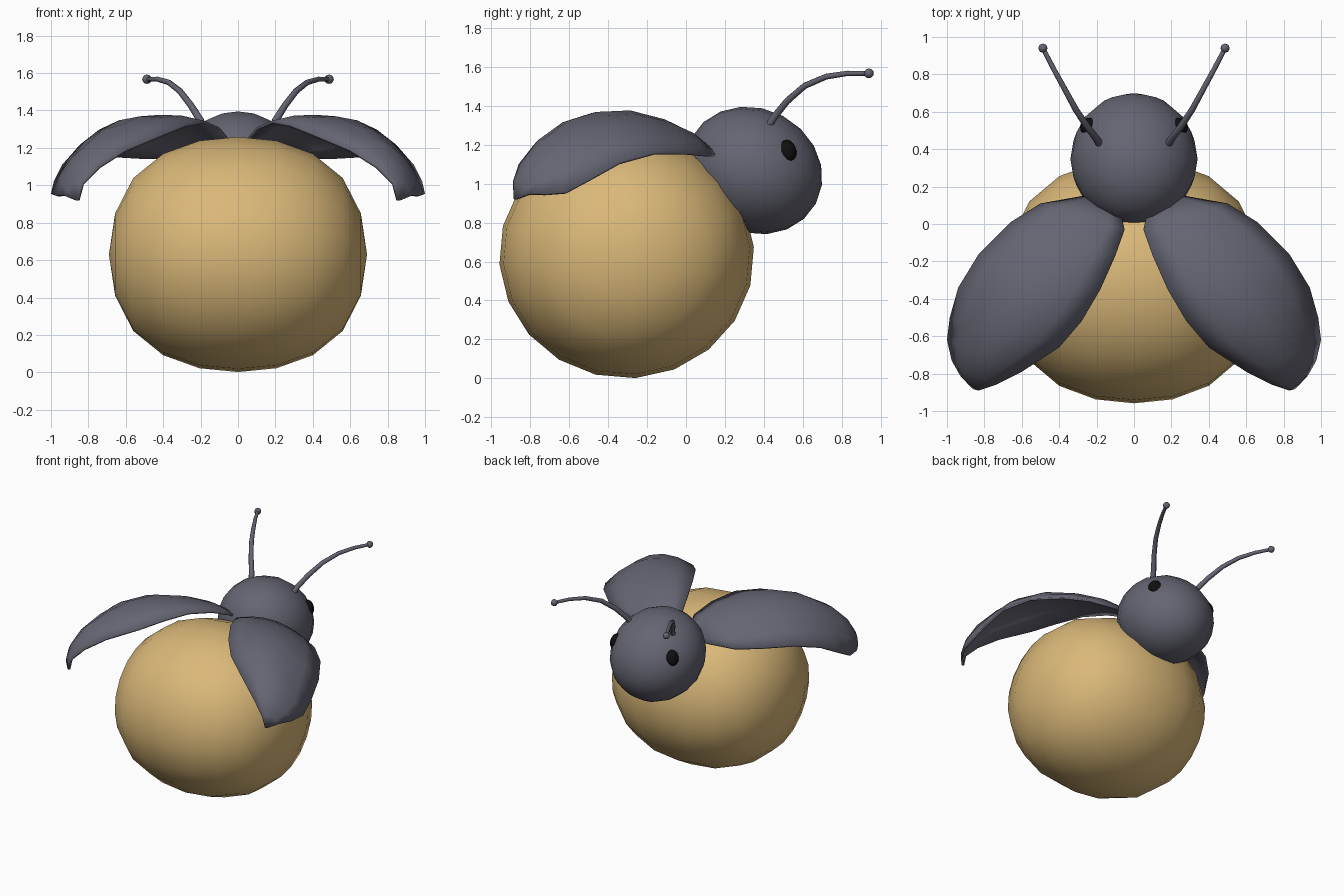
import bpy, bmesh
from math import sin, cos, pi, radians
from mathutils import Matrix, Vector

if "Cube" in bpy.data.objects:
    bpy.data.objects.remove(bpy.data.objects["Cube"])


def material(name, rgb):
    m = bpy.data.materials.new(name)
    m.diffuse_color = (*rgb, 1)
    m.use_nodes = True
    m.node_tree.nodes["Principled BSDF"].inputs["Base Color"].default_value = m.diffuse_color
    return m


TAN = material("tan", (0.70, 0.48, 0.19))
SLATE = material("slate", (0.13, 0.13, 0.17))
BLACK = material("black", (0.005, 0.005, 0.005))


def finish(name, bm, mat, angle=60):
    me = bpy.data.meshes.new(name)
    bm.to_mesh(me)
    bm.free()
    ob = bpy.data.objects.new(name, me)
    bpy.context.collection.objects.link(ob)
    me.materials.append(mat)
    bpy.ops.object.select_all(action='DESELECT')
    ob.select_set(True)
    bpy.context.view_layer.objects.active = ob
    bpy.ops.object.shade_smooth_by_angle(angle=radians(angle))
    return ob


def mirror(ob):
    m = ob.modifiers.new("mirror", 'MIRROR')
    m.use_mirror_merge = False


def lathe(name, profile, segs, matrix, mat):
    """Spin (height, radius) points about local z, then place by matrix."""
    bm = bmesh.new()
    rings = [[bm.verts.new((r * cos(2 * pi * k / segs), r * sin(2 * pi * k / segs), h))
              for k in range(segs)] for h, r in profile]
    for a, b in zip(rings, rings[1:]):
        for k in range(segs):
            n = (k + 1) % segs
            bm.faces.new((a[k], a[n], b[n], b[k]))
    bmesh.ops.remove_doubles(bm, verts=bm.verts, dist=1e-5)
    bmesh.ops.transform(bm, matrix=matrix, verts=bm.verts)
    bmesh.ops.recalc_face_normals(bm, faces=bm.faces)
    return finish(name, bm, mat)


def ball(n=10):
    return [(-cos(pi * k / n), sin(pi * k / n)) for k in range(n + 1)]


# Body: slightly squared round, spun about the x axis
half = [(0.69, 0), (0.657, 0.22), (0.56, 0.41), (0.40, 0.54), (0.205, 0.61), (0, 0.63)]
profile = half + [(-h, r) for h, r in reversed(half[:-1])]
lathe("body", profile, 20,
      Matrix.Translation((0, -0.305, 0.63)) @ Matrix.Diagonal((1, 1.04, 1, 1))
      @ Matrix.Rotation(radians(4), 4, 'X') @ Matrix.Rotation(pi / 2, 4, 'Y'), TAN)

# Head: egg with its long axis tilted down to the snout
lathe("head", ball(), 20,
      Matrix.Translation((0, 0.348, 1.068)) @ Matrix.Rotation(radians(-118), 4, 'X')
      @ Matrix.Diagonal((0.34, 0.318, 0.362, 1)), SLATE)

# Eyes: flattened balls on the head surface
look = Vector((0.25, 0.17, 0.10)).to_track_quat('Z', 'Y').to_matrix().to_4x4()
mirror(lathe("eyes", ball(8), 12,
             Matrix.Translation((0.245, 0.522, 1.168)) @ look
             @ Matrix.Diagonal((0.048, 0.06, 0.04, 1)), BLACK))

# Antennae: tapered tubes with small knobs
path = [Vector(p) for p in ((0.18, 0.42, 1.29), (0.20, 0.455, 1.345), (0.25, 0.52, 1.425),
                            (0.31, 0.61, 1.503), (0.37, 0.72, 1.55), (0.43, 0.83, 1.567),
                            (0.487, 0.94, 1.567))]
bm = bmesh.new()
rings = []
for i, p in enumerate(path):
    d = path[min(i + 1, len(path) - 1)] - path[max(i - 1, 0)]
    side = d.cross(Vector((1, -0.5, 0))).normalized()
    up = d.cross(side).normalized()
    r = 0.021 - 0.0015 * i
    rings.append([bm.verts.new(p + r * (side * cos(k * pi / 4) + up * sin(k * pi / 4)))
                  for k in range(8)])
for a, b in zip(rings, rings[1:]):
    for k in range(8):
        bm.faces.new((a[k], a[(k + 1) % 8], b[(k + 1) % 8], b[k]))
bm.faces.new(rings[0])
bm.faces.new(rings[-1])
bmesh.ops.recalc_face_normals(bm, faces=bm.faces)
mirror(finish("antennae", bm, SLATE))
mirror(lathe("antenna_knobs", ball(6), 8,
             Matrix.Translation(path[-1]) @ Matrix.Scale(0.025, 4), SLATE))

# Wing cases: domed shells between an inner and an outer edge
# each station: inner point, outer point, dome height
stations = [
    ((0.08, 0.10, 1.18), (0.22, 0.16, 1.15), 0.02),
    ((0.05, -0.03, 1.25), (0.50, 0.11, 1.15), 0.06),
    ((0.10, -0.17, 1.31), (0.66, 0.01, 1.16), 0.08),
    ((0.18, -0.35, 1.345), (0.83, -0.16, 1.16), 0.105),
    ((0.28, -0.52, 1.325), (0.94, -0.34, 1.11), 0.13),
    ((0.40, -0.66, 1.275), (0.985, -0.50, 1.02), 0.15),
    ((0.60, -0.79, 1.19), (1.00, -0.62, 0.955), 0.13),
    ((0.74, -0.86, 1.10), (0.975, -0.73, 0.945), 0.08),
    ((0.83, -0.89, 1.01), (0.93, -0.81, 0.945), 0.03),
    ((0.855, -0.885, 0.92), (0.87, -0.875, 0.92), 0.0),
]
COLS = 6
bm = bmesh.new()
grid = []
for inner, outer, dome in stations:
    row = []
    for j in range(COLS + 1):
        t = j / COLS
        lift = dome * 4 * t * (1 - t)
        row.append(bm.verts.new(Vector(inner).lerp(Vector(outer), t)
                                + Vector((0.2 * lift, 0, lift))))
    grid.append(row)
for a, b in zip(grid, grid[1:]):
    for j in range(COLS):
        bm.faces.new((a[j], b[j], b[j + 1], a[j + 1]))
wings = finish("wing_cases", bm, SLATE)
shell = wings.modifiers.new("thickness", 'SOLIDIFY')
shell.thickness = 0.015
shell.offset = -1
mirror(wings)
